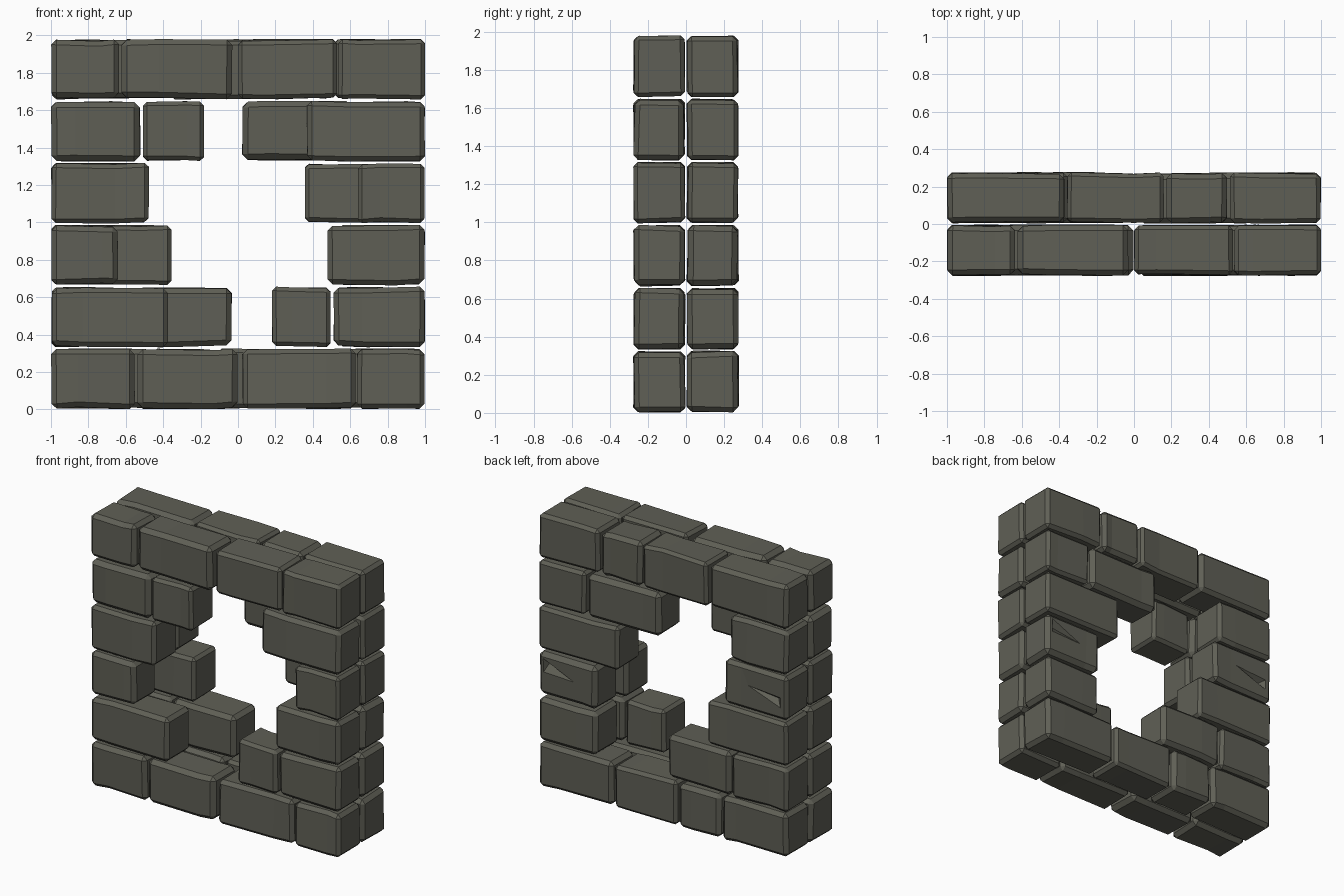
import bpy, bmesh, random
from mathutils import Vector

if "Cube" in bpy.data.objects:
    bpy.data.objects.remove(bpy.data.objects["Cube"])

random.seed(4)
stone = bpy.data.materials.new("stone")
stone.diffuse_color = (0.115, 0.115, 0.092, 1)
stone.use_nodes = True
stone.node_tree.nodes["Principled BSDF"].inputs["Base Color"].default_value = stone.diffuse_color

ROW = 0.331          # course height
DEPTH = 0.28         # thickness of each of the two leaves

# x spans of the blocks in each course, bottom to top
front = [
    [(-1, -.55), (-.54, .0), (.02, .63), (.635, 1)],
    [(-1, -.37), (.18, .5), (.51, 1)],
    [(-1, -.64), (.475, 1)],
    [(-1, -.475), (.64, 1)],
    [(-1, -.52), (-.51, -.18), (.365, 1)],
    [(-1, -.635), (-.625, -.03), (0, .53), (.535, 1)],
]
back = [
    [(-1, -.47), (-.46, -.12), (-.11, .39), (.4, 1)],
    [(-1, -.55), (-.54, -.03), (.53, 1)],
    [(-1, -.355), (.53, 1)],
    [(-1, -.49), (.355, 1)],
    [(-1, -.53), (.02, .61), (.62, 1)],
    [(-1, -.37), (-.36, .16), (.17, .5), (.51, 1)],
]


def block(name, x0, x1, y0, y1, z0, z1):
    """Roughly hewn block: box with an off-centre cut, worn corners and chamfers."""
    bm = bmesh.new()
    bmesh.ops.create_cube(bm, size=1)
    c = Vector(((x0 + x1) / 2, (y0 + y1) / 2, (z0 + z1) / 2))
    size = Vector((x1 - x0, y1 - y0, z1 - z0))
    cut = random.choice((-1, 1)) * random.uniform(.15, .28)
    bmesh.ops.bisect_plane(bm, geom=bm.verts[:] + bm.edges[:] + bm.faces[:],
                           plane_co=(cut, 0, 0), plane_no=(1, 0, 0))
    for v in bm.verts:
        wear = (.006, .012, .014)
        v.co = Vector([c[i] + v.co[i] * size[i]
                       - (v.co[i] * 2 * random.uniform(0, wear[i])) for i in range(3)])
    bm.normal_update()
    sharp = [e for e in bm.edges if e.calc_face_angle(0) > .6]
    bmesh.ops.bevel(bm, geom=sharp, offset=random.uniform(.02, .03), offset_type='OFFSET',
                    segments=1, profile=.5, affect='EDGES', clamp_overlap=True)
    bmesh.ops.recalc_face_normals(bm, faces=bm.faces[:])
    me = bpy.data.meshes.new(name)
    bm.to_mesh(me)
    bm.free()
    me.materials.append(stone)
    ob = bpy.data.objects.new(name, me)
    bpy.context.collection.objects.link(ob)
    return ob


def chip(ob, pts):
    """Knock a wedge-shaped chip out of a block."""
    bm = bmesh.new()
    for p in pts:
        bm.verts.new(p)
    bmesh.ops.convex_hull(bm, input=bm.verts[:])
    bmesh.ops.recalc_face_normals(bm, faces=bm.faces[:])
    me = bpy.data.meshes.new("chip_cutter")
    bm.to_mesh(me)
    bm.free()
    cutter = bpy.data.objects.new("chip_cutter", me)
    bpy.context.collection.objects.link(cutter)
    cutter.hide_render = True
    cutter.hide_viewport = True
    mod = ob.modifiers.new("chip", 'BOOLEAN')
    mod.operation = 'DIFFERENCE'
    mod.solver = 'EXACT'
    mod.object = cutter


# two leaves of masonry, leaving a ragged hole through the middle
for leaf, rows, y in (("front", front, -DEPTH), ("back", back, 0.0)):
    for r, row in enumerate(rows):
        for i, (x0, x1) in enumerate(row):
            ob = block(f"{leaf}_block_{r}_{i}", x0, x1, y + .002, y + DEPTH - .002,
                       r * ROW, r * ROW + ROW - .004)
            # chipped blocks on the back
            if leaf == "back" and (r, i) == (2, 1):
                chip(ob, [(.96, .285, .95), (.96, .285, .82), (.64, .285, .81), (.93, .225, .9)])
            if leaf == "back" and (r, i) == (3, 0):
                chip(ob, [(-.6, .285, 1.2), (-.96, .285, 1.17), (-.96, .285, 1.07), (-.9, .225, 1.13)])
